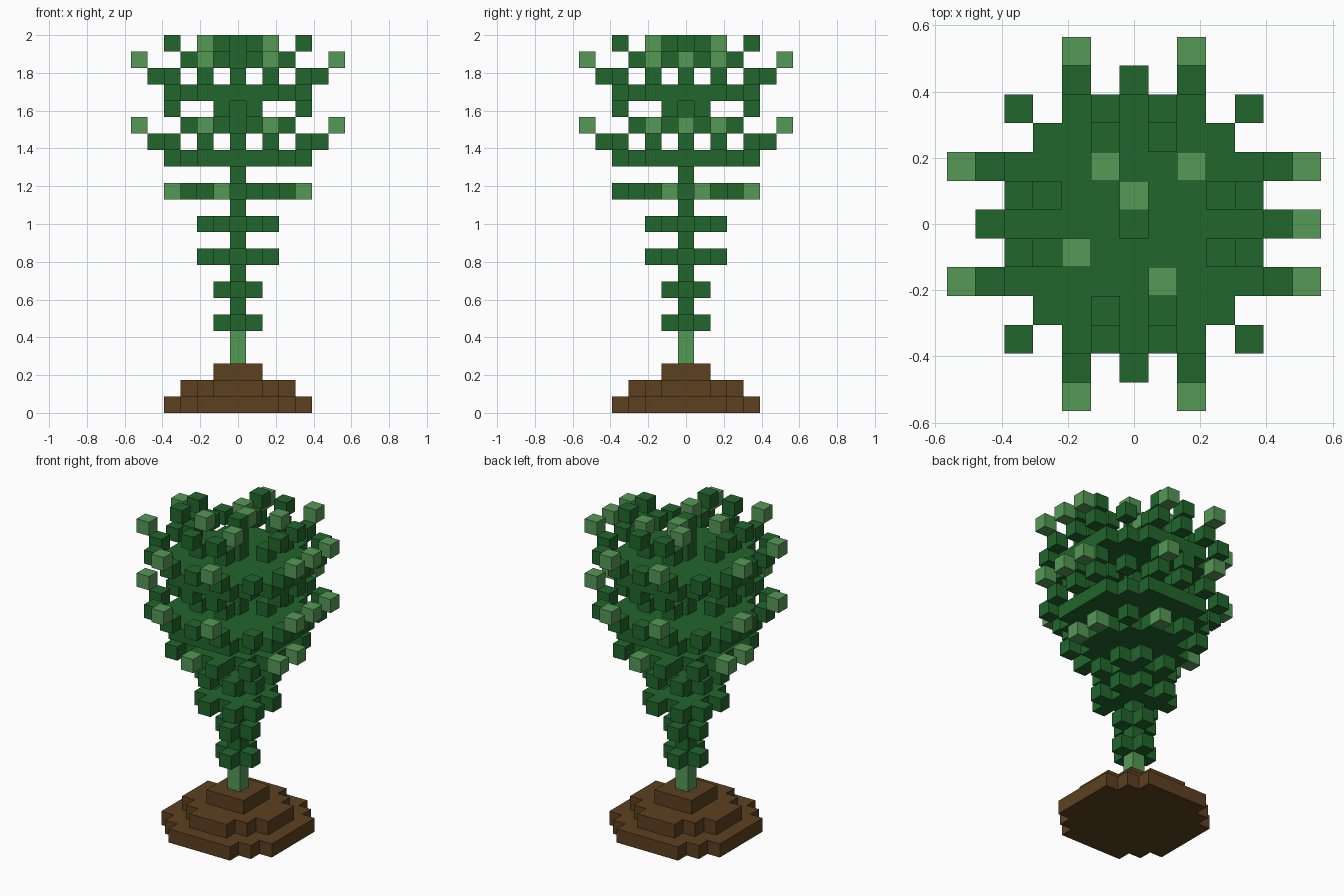
import bpy, bmesh, math

cube = bpy.data.objects.get("Cube")
if cube:
    bpy.data.objects.remove(cube, do_unlink=True)

U = 2 / 23  # size of one block


def material(name, color):
    m = bpy.data.materials.new(name)
    m.use_nodes = True
    m.diffuse_color = (*color, 1)
    m.node_tree.nodes["Principled BSDF"].inputs["Base Color"].default_value = (*color, 1)
    return m


MATS = [material("dark_green", (0.016, 0.133, 0.026)),
        material("light_green", (0.093, 0.314, 0.093)),
        material("soil_brown", (0.107, 0.051, 0.0144))]
DARK, LIGHT, SOIL = 0, 1, 2


def mirror(*cells):
    """Repeat cells over both axes and the diagonal."""
    return {(sx * p, sy * q) for x, y in cells for p, q in ((x, y), (y, x))
            for sx in (1, -1) for sy in (1, -1)}


def disc(half_widths):
    """Filled round layer, given the half width of each row from the middle out."""
    return {(x, y) for r, w in enumerate(half_widths)
            for y in (r, -r) for x in range(-w, w + 1)}


parts = {}   # part name -> {cell: material index}
filled = {}  # all cells


def put(part, layer, cells, mat):
    for x, y in cells:
        c = (x, y, layer)
        if c not in filled:
            filled[c] = mat
            parts.setdefault(part, {})[c] = mat


WIDE = disc((4, 4, 4, 3, 2))
MEDIUM = disc((3, 3, 2, 1))
SMALL = disc((1, 1))

# Stepped mound of soil
put("soil_bottom", 0, WIDE, SOIL)
put("soil_middle", 1, MEDIUM, SOIL)
put("soil_top", 2, SMALL, SOIL)

# Stem: pale at the foot, dark above
for k in (3, 4):
    put("stem_foot", k, {(0, 0)}, LIGHT)
for k in range(5, 23):
    put("stem", k, {(0, 0)}, DARK)

# Small leaf rings low on the stem
for k in (5, 7):
    put("lower_leaves_%d" % k, k, mirror((1, 0)), DARK)
for k in (9, 11):
    put("middle_leaves_%d" % k, k, SMALL | mirror((1, 2)), DARK)

# Collar of leaves with pale tips
put("collar_leaves", 13, {(-1, -4), (1, 4), (4, 1), (4, -1), (-4, 1), (-4, -1)}, LIGHT)
put("collar_leaves", 13, MEDIUM | mirror((1, 4), (3, 3)), DARK)

# Two equal crown tiers: flat disc with leaves curling up around it
for name, k in (("lower_crown", 15), ("upper_crown", 19)):
    put(name + "_disc", k, WIDE, DARK)
    put(name + "_outer_leaves", k + 1, mirror((5, 0), (5, 2), (4, 4)), DARK)
    put(name + "_leaf_tips", k + 2, mirror((6, 2)) | {(6, 0)}, LIGHT)
    put(name + "_inner_leaves", k + 2, mirror((3, 1)), DARK)
    put(name + "_inner_leaves", k + 3, mirror((4, 1)), DARK)

# Pale buds on the top
put("top_buds", 22, {(-1, 2), (2, 2), (0, 1), (-2, -1), (1, -2)}, LIGHT)

# Outward block sides: direction and corner order
SIDES = {
    (1, 0, 0): ((1, 0, 0), (1, 1, 0), (1, 1, 1), (1, 0, 1)),
    (-1, 0, 0): ((0, 1, 0), (0, 0, 0), (0, 0, 1), (0, 1, 1)),
    (0, 1, 0): ((1, 1, 0), (0, 1, 0), (0, 1, 1), (1, 1, 1)),
    (0, -1, 0): ((0, 0, 0), (1, 0, 0), (1, 0, 1), (0, 0, 1)),
    (0, 0, 1): ((0, 0, 1), (1, 0, 1), (1, 1, 1), (0, 1, 1)),
    (0, 0, -1): ((0, 1, 0), (1, 1, 0), (1, 0, 0), (0, 0, 0)),
}


def build(name, cells):
    """Mesh the visible block sides of a part and merge the flat areas."""
    bm = bmesh.new()
    for (x, y, z), mat in cells.items():
        for (dx, dy, dz), corners in SIDES.items():
            if (x + dx, y + dy, z + dz) in filled:
                continue
            verts = [bm.verts.new(((x + a - 0.5) * U, (y + b - 0.5) * U, (z + c) * U))
                     for a, b, c in corners]
            bm.faces.new(verts).material_index = mat
    bmesh.ops.remove_doubles(bm, verts=bm.verts, dist=1e-4)
    bmesh.ops.dissolve_limit(bm, angle_limit=math.radians(1), verts=bm.verts,
                             edges=bm.edges, delimit={'MATERIAL'})
    mesh = bpy.data.meshes.new(name)
    bm.to_mesh(mesh)
    bm.free()
    for m in MATS:
        mesh.materials.append(m)
    bpy.context.scene.collection.objects.link(bpy.data.objects.new(name, mesh))


for part, cells in parts.items():
    build(part, cells)
